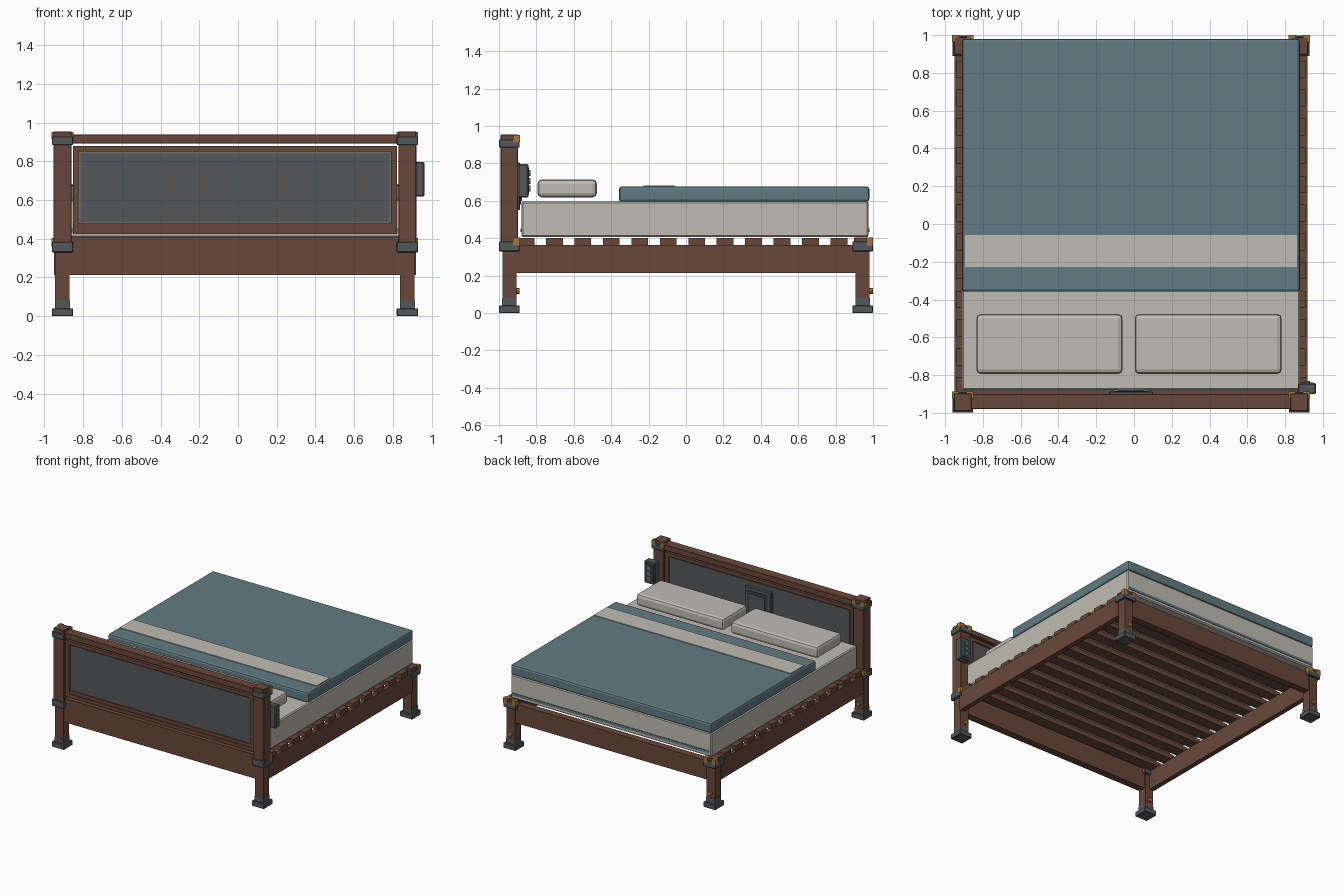
import bpy, bmesh, math

if "Cube" in bpy.data.objects:
    bpy.data.objects.remove(bpy.data.objects["Cube"])

CX = -0.016  # bed centre line, shifted because a control box sticks out at the right


def material(name, rgb):
    m = bpy.data.materials.new(name)
    m.diffuse_color = (*rgb, 1)
    m.use_nodes = True
    m.node_tree.nodes["Principled BSDF"].inputs["Base Color"].default_value = m.diffuse_color
    return m


WOOD = material("brown wood", (0.141, 0.066, 0.042))
CREAM = material("cream fabric", (0.52, 0.505, 0.445))
TEAL = material("teal fabric", (0.122, 0.200, 0.224))
GREY = material("dark grey", (0.089, 0.099, 0.103))
BRASS = material("brass", (0.38, 0.19, 0.045))
SLATE = material("dark slate", (0.05, 0.065, 0.072))
TRIM = material("olive grey trim", (0.16, 0.16, 0.13))


def finish(name, bm, mat, bevel, segs):
    me = bpy.data.meshes.new(name)
    bm.to_mesh(me)
    bm.free()
    me.materials.append(mat)
    ob = bpy.data.objects.new(name, me)
    bpy.context.collection.objects.link(ob)
    if bevel:
        b = ob.modifiers.new("bevel", 'BEVEL')
        b.width, b.segments = bevel, segs
    return ob


def box(name, x, y, z, mat, bevel=0, segs=1):
    """Box from (min, max) ranges."""
    bm = bmesh.new()
    bmesh.ops.create_cube(bm, size=1)
    r = (x, y, z)
    for v in bm.verts:
        for i in range(3):
            v.co[i] = min(r[i]) if v.co[i] < 0 else max(r[i])
    return finish(name, bm, mat, bevel, segs)


def knob(name, x, y, z, radius, depth, mat, sides=12):
    """Cylinder along y, starting at y."""
    bm = bmesh.new()
    bmesh.ops.create_cone(bm, cap_ends=True, segments=sides, radius1=radius,
                          radius2=radius, depth=depth)
    for v in bm.verts:
        a, b, c = v.co
        v.co = (x + a, y + depth / 2 - c, z + b)
    return finish(name, bm, mat, 0, 1)


def block(name, x, y, half, z0, z1, mat, bevel=0):
    return box(name, (x - half, x + half), (y - half, y + half), (z0, z1), mat, bevel)


# Four corners: legs, feet, brackets, brass corner blocks
for sx, side in ((-1, "left"), (1, "right")):
    x = CX + sx * 0.891
    for y, end in ((-0.944, "head"), (0.944, "foot")):
        n = f"{end}_{side}"
        block(n + "_leg", x, y, 0.0375, 0.04, 0.36, WOOD)
        block(n + "_foot_pad", x, y, 0.055, 0, 0.04, GREY, 0.003)
        block(n + "_foot_sleeve", x, y, 0.039, 0.04, 0.08, GREY)
        block(n + "_bracket", x, y, 0.055, 0.33, 0.383, GREY, 0.003)
        knob(n + "_leg_bolt", x, y + 0.037, 0.118, 0.017, 0.018, BRASS, 8)
        tops = [(0.36, 0.403)]
        if end == "head":
            # Tall headboard post with top bracket and cap
            block(n + "_post", x, y, 0.0465, 0.36, 0.955, WOOD, 0.003)
            block(n + "_top_bracket", x, y, 0.055, 0.885, 0.928, GREY, 0.003)
            tops.append((0.915, 0.952))
        else:
            block(n + "_post_stub", x, y, 0.0465, 0.36, 0.403, WOOD, 0.003)
        for z0, z1 in tops:
            for s in (-1, 1):
                block(f"{n}_brass_corner", x + s * 0.038, y + 0.038, 0.018, z0, z1, BRASS)

# Rails
for sx, side in ((-1, "left"), (1, "right")):
    x = CX + sx * 0.915
    box(side + "_side_rail", (x - 0.02, x + 0.02), (-0.91, 0.91), (0.213, 0.365), WOOD)
box("head_rail", (CX - 0.86, CX + 0.86), (-0.975, -0.915), (0.213, 0.405), WOOD)
box("foot_rail", (CX - 0.86, CX + 0.86), (0.915, 0.972), (0.213, 0.365), WOOD)

# Slats
for i in range(12):
    y = -0.856 + 0.1522 * i
    box("slat", (CX - 0.925, CX + 0.925), (y - 0.045, y + 0.045), (0.365, 0.402), WOOD)

# Headboard: top rail, frame, recessed panel with trim
box("headboard_top_rail", (CX - 0.85, CX + 0.85), (-0.98, -0.9), (0.892, 0.938), WOOD, 0.003)
fy = (-0.975, -0.908)
box("headboard_frame_top", (CX - 0.8375, CX + 0.8375), fy, (0.85, 0.878), WOOD)
box("headboard_frame_bottom", (CX - 0.8375, CX + 0.8375), fy, (0.424, 0.452), WOOD)
box("headboard_inner_rail", (CX - 0.8075, CX + 0.8075), (-0.97, -0.912), (0.452, 0.478), WOOD)
for s in (-1, 1):
    box("headboard_frame_side", (CX + s * 0.8075, CX + s * 0.8375), fy, (0.452, 0.85), WOOD)
box("headboard_panel_trim", (CX - 0.8075, CX + 0.8075), (-0.958, -0.922), (0.478, 0.85), TRIM)
box("headboard_panel", (CX - 0.798, CX + 0.798), (-0.963, -0.917), (0.487, 0.841), GREY)

# Control panel in the middle of the headboard
box("centre_panel", (CX - 0.117, CX + 0.117), (-0.92, -0.888), (0.55, 0.805), GREY, 0.005)
box("centre_panel_trim", (CX - 0.09, CX + 0.09), (-0.89, -0.883), (0.58, 0.778), SLATE)
box("centre_panel_screen", (CX - 0.07, CX + 0.07), (-0.885, -0.878), (0.60, 0.758), GREY)

# Control box on the right headboard post
box("control_box", (0.867, 0.963), (-0.9, -0.843), (0.618, 0.796), GREY, 0.006)
box("control_face", (0.88, 0.95), (-0.845, -0.839), (0.635, 0.779), SLATE)
for z in (0.665, 0.707, 0.749):
    knob("control_button", 0.915, -0.84, z, 0.016, 0.009, TEAL)

# Mattress with stripes on its end faces
box("mattress", (-0.91, 0.878), (-0.879, 0.976), (0.406, 0.597), CREAM, 0.008)
for y in ((-0.884, -0.878), (0.975, 0.98)):
    box("mattress_stripe", (-0.895, 0.863), y, (0.432, 0.452), TEAL)

# Bedding
box("duvet", (-0.91, 0.878), (-0.358, 0.98), (0.594, 0.677), TEAL, 0.015, 2)
box("duvet_band", (-0.894, 0.862), (-0.228, -0.058), (0.675, 0.683), CREAM)
box("left_pillow", (-0.835, -0.06), (-0.794, -0.476), (0.618, 0.715), CREAM, 0.024, 2)
box("right_pillow", (0.004, 0.782), (-0.794, -0.476), (0.618, 0.715), CREAM, 0.024, 2)
